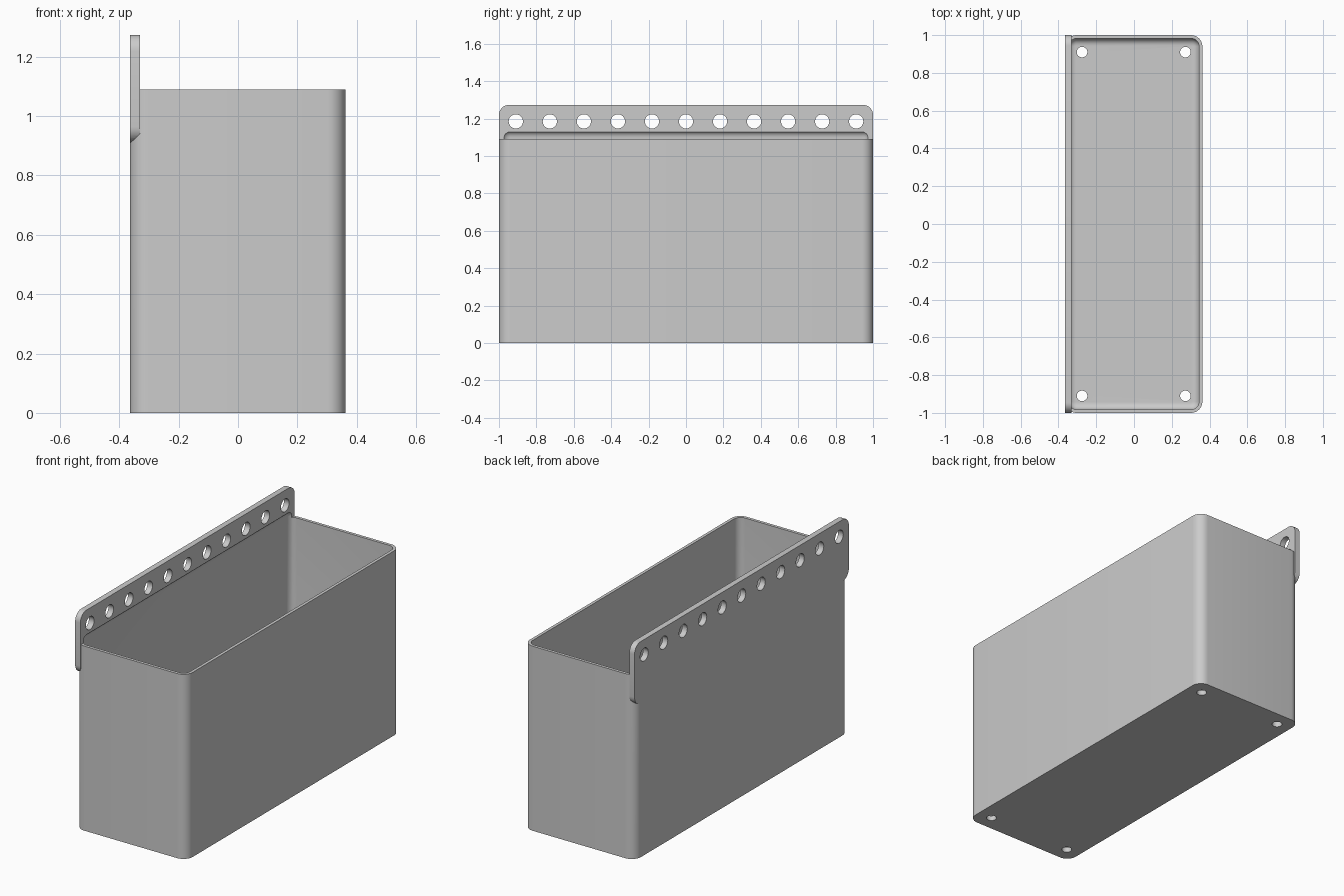
import bpy, bmesh
from math import sin, cos, pi

cube = bpy.data.objects.get("Cube")
if cube:
    bpy.data.objects.remove(cube, do_unlink=True)

X0, X1, Y = -0.364, 0.362, 1.0      # outer walls
RIM, TOP = 1.09, 1.274              # bin rim and plate top
WALL, CORNER = 0.018, 0.06
PLATE_X, PLATE_Z = -0.33, 0.91


def rounded_rect(u0, u1, v0, v1, r, steps=8):
    """Outline of a rounded rectangle, counter-clockwise."""
    centres = [(u1 - r, v1 - r), (u0 + r, v1 - r), (u0 + r, v0 + r), (u1 - r, v0 + r)]
    return [(cu + r * cos(a), cv + r * sin(a))
            for k, (cu, cv) in enumerate(centres)
            for a in [(k + i / steps) * pi / 2 for i in range(steps + 1)]]


def circle(u, v, r, n=32):
    return [(u + r * cos(2 * pi * i / n), v + r * sin(2 * pi * i / n)) for i in range(n)]


def loft(name, layers, along_x=False):
    """Closed solid through a stack of (height, outline) layers."""
    bm = bmesh.new()
    rings = [[bm.verts.new((h, u, v) if along_x else (u, v, h)) for u, v in outline]
             for h, outline in layers]
    n = len(rings[0])
    for a, b in zip(rings, rings[1:]):
        for i in range(n):
            j = (i + 1) % n
            bm.faces.new((a[i], a[j], b[j], b[i]))
    bm.faces.new(rings[0][::-1])
    bm.faces.new(rings[-1])
    bmesh.ops.recalc_face_normals(bm, faces=bm.faces)
    mesh = bpy.data.meshes.new(name)
    bm.to_mesh(mesh)
    bm.free()
    obj = bpy.data.objects.new(name, mesh)
    bpy.context.collection.objects.link(obj)
    return obj


def combine(target, tool, operation):
    """Apply a boolean and discard the tool."""
    tool.hide_render = True
    mod = target.modifiers.new(operation, 'BOOLEAN')
    mod.operation, mod.object, mod.solver = operation, tool, 'EXACT'
    bpy.context.view_layer.objects.active = target
    bpy.ops.object.modifier_apply(modifier=mod.name)
    bpy.data.objects.remove(tool, do_unlink=True)


# Outer bin block with rounded upright corners
outline = rounded_rect(X0, X1, -Y, Y, CORNER)
storage_bin = loft("storage_bin", [(0, outline), (RIM, outline)])

# Mounting plate along the left-hand wall
outline = rounded_rect(-Y, Y, PLATE_Z, TOP, 0.055)
plate = loft("mounting_plate", [(X0, outline), (PLATE_X, outline)], along_x=True)
combine(storage_bin, plate, 'UNION')

# Cavity with rounded floor and a rounded top that scoops into the plate
FILLET, FLOOR, SCOOP = 0.036, 0.03, 1.135


def cavity_layer(z, inset):
    d = WALL + inset
    return z, rounded_rect(X0 + d, X1 - d, -Y + d, Y - d, CORNER - d)


angles = [i / 6 * pi / 2 for i in range(7)]
layers = [cavity_layer(FLOOR + FILLET * (1 - cos(a)), FILLET * (1 - sin(a))) for a in angles]
layers += [cavity_layer(SCOOP - FILLET * (1 - cos(a)), FILLET * (1 - sin(a))) for a in angles[::-1]]
combine(storage_bin, loft("cavity", layers), 'DIFFERENCE')

# Row of mounting holes through the plate
for k in range(-5, 6):
    hole = circle(k * 0.182, 1.185, 0.038)
    combine(storage_bin, loft("plate_hole", [(X0 - 0.1, hole), (PLATE_X + 0.1, hole)], True),
            'DIFFERENCE')

# Drain holes in the floor corners
for x in (-0.275, 0.272):
    for y in (-0.91, 0.91):
        hole = circle(x, y, 0.028)
        combine(storage_bin, loft("drain_hole", [(-0.1, hole), (0.1, hole)]), 'DIFFERENCE')

# Plain grey plastic
grey = bpy.data.materials.new("grey_plastic")
grey.use_nodes = True
colour = (0.6, 0.6, 0.6, 1)
grey.diffuse_color = colour
grey.node_tree.nodes["Principled BSDF"].inputs["Base Color"].default_value = colour
storage_bin.data.materials.clear()
storage_bin.data.materials.append(grey)

bpy.ops.object.select_all(action='DESELECT')
storage_bin.select_set(True)
bpy.context.view_layer.objects.active = storage_bin
bpy.ops.object.shade_smooth_by_angle(angle=pi / 6)
